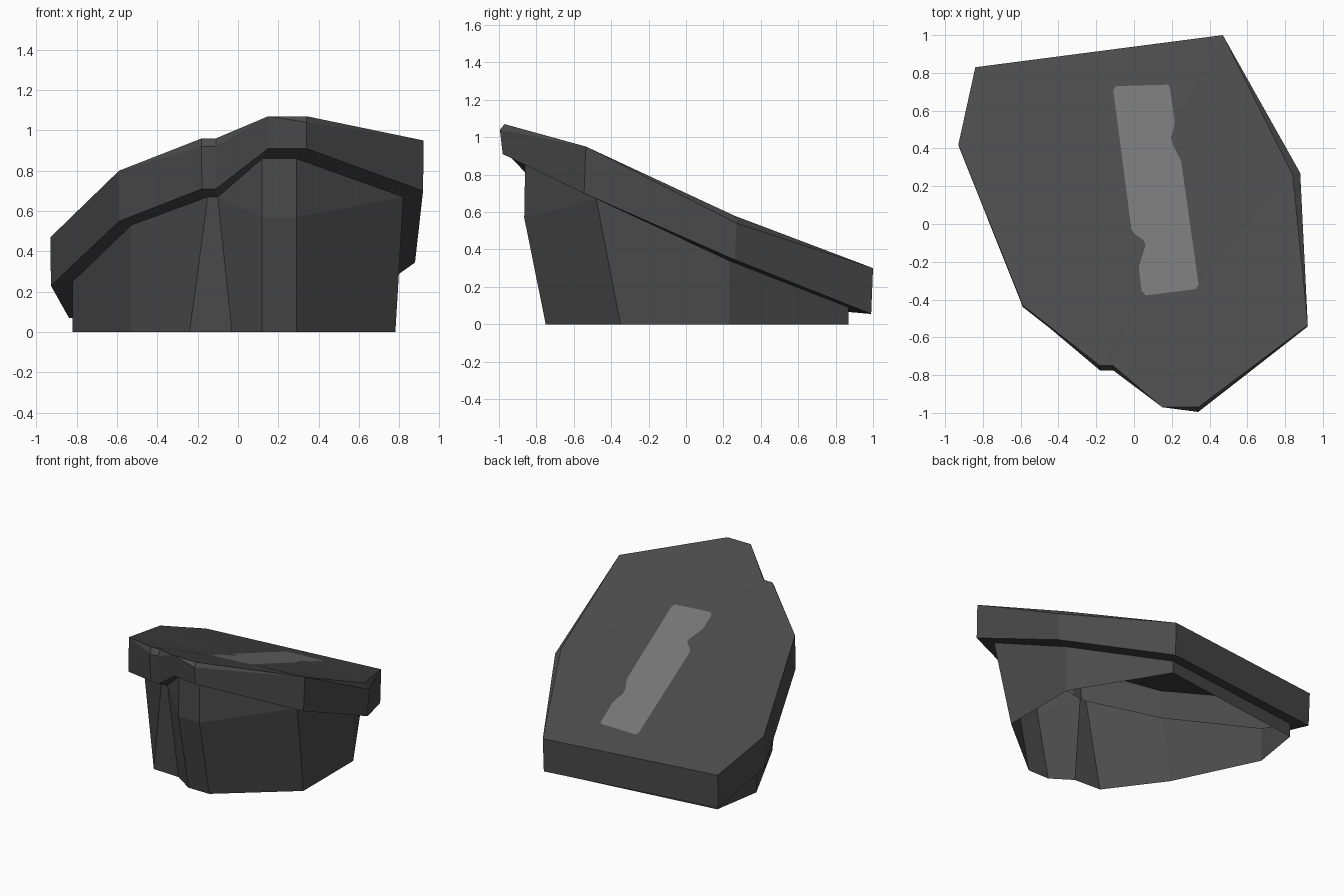
import bpy, bmesh
from mathutils import Vector

if "Cube" in bpy.data.objects:
    bpy.data.objects.remove(bpy.data.objects["Cube"])


def material(name, value):
    m = bpy.data.materials.new(name)
    m.diffuse_color = (value, value, value * 1.01, 1)
    m.use_nodes = True
    m.node_tree.nodes["Principled BSDF"].inputs["Base Color"].default_value = m.diffuse_color
    return m


charcoal = material("charcoal", 0.07)
grey = material("panel grey", 0.18)

# Plan corners of the cap rim, running round from back left to left: x, y, top z, bottom z
RIM = [(-.84, .83, .315, .07), (.47, 1, .30, .055), (.88, .27, .54, .345),
       (.92, -.535, .95, .70), (.34, -.995, 1.04, .91), (.15, -.97, 1.07, .91),
       (-.11, -.775, .92, .71), (-.18, -.775, .92, .71), (-.59, -.43, .80, .55),
       (-.93, .42, .47, .23)]
# Corners where the top surface is bevelled in from the rim
BEVELS = {2: (.84, .26, .58), 4: (.34, -.97, 1.07), 6: (-.11, -.75, .96), 7: (-.18, -.75, .96)}
# Body: where it meets the cap, and its footprint on the ground
NECK = [(-.76, .72, .10), (.39, .87, .09), (.78, .23, .34), (.82, -.48, .67),
        (.29, -.86, .86), (.12, -.86, .86), (-.10, -.68, .67), (-.15, -.68, .67),
        (-.53, -.34, .53), (-.82, .35, .25)]
FOOT = [(-.76, .72), (.39, .87), (.78, .23), (.78, -.35), (.29, -.75), (.12, -.75),
        (-.03, -.65), (-.24, -.64), (-.53, -.25), (-.82, .35)]
# Outline of the pale panel on the top
PANEL = [(-.11, .71), (-.095, .73), (.18, .738), (.19, .72), (.215, .55), (.212, .51),
         (.195, .46), (.205, .42), (.25, .33), (.342, -.32), (.325, -.345), (.065, -.378),
         (.04, -.355), (.025, -.23), (.062, -.11), (.05, -.085), (0, -.05), (-.015, -.02)]


def add_loop(bm, points):
    return [bm.verts.new(p) for p in points]


def skin(bm, loops):
    for upper, lower in zip(loops, loops[1:]):
        n = len(upper)
        for i in range(n):
            j = (i + 1) % n
            bm.faces.new((upper[j], upper[i], lower[i], lower[j]))


def finish(bm, name):
    bmesh.ops.remove_doubles(bm, verts=bm.verts, dist=1e-4)
    bmesh.ops.recalc_face_normals(bm, faces=bm.faces)
    mesh = bpy.data.meshes.new(name)
    bm.to_mesh(mesh)
    bm.free()
    mesh.materials.append(charcoal)
    mesh.materials.append(grey)
    bpy.context.collection.objects.link(bpy.data.objects.new(name, mesh))


# Sloping cap: bevelled crown, rim wall and underside ledge
bm = bmesh.new()
rim = [c[:3] for c in RIM]
lip = [(x * .997, y - .01 if y > -.6 else y + .015, zb) for x, y, _, zb in RIM]
crown = add_loop(bm, [BEVELS.get(i, p) for i, p in enumerate(rim)])
skin(bm, [crown, add_loop(bm, rim), add_loop(bm, lip), add_loop(bm, NECK)])

# Top surface with the panel cut into it
panel = add_loop(bm, [(x, y, .668 - .39 * y + .04 * x) for x, y in PANEL])
loose = [bm.edges.new((panel[i - 1], panel[i])) for i in range(len(panel))]
outer = [bm.edges.get((crown[i - 1], crown[i])) for i in range(len(crown))]
bmesh.ops.triangle_fill(bm, edges=outer + loose, use_beauty=True, normal=Vector((0, 0, 1)))
inside = [f for f in bm.faces if all(v in panel for v in f.verts)]
if not any(f.calc_center_median().x > .1 and abs(f.calc_center_median().y) < .1 for f in inside):
    inside.append(bm.faces.new(panel))
for f in inside:
    f.material_index = 1
# triangles bridging the panel's side recesses stay dark
for f in inside:
    if len(f.verts) == 3:
        f.material_index = 0
finish(bm, "sloping_cap")

# Hollow tapered body, open underneath, kinked at the two front corners
bm = bmesh.new()
waist = [(x, y - .005, .57) if i in (4, 5) else (x, y, z) for i, (x, y, z) in enumerate(NECK)]
skin(bm, [add_loop(bm, NECK), add_loop(bm, waist), add_loop(bm, [(x, y, 0) for x, y in FOOT])])
finish(bm, "hollow_body")
